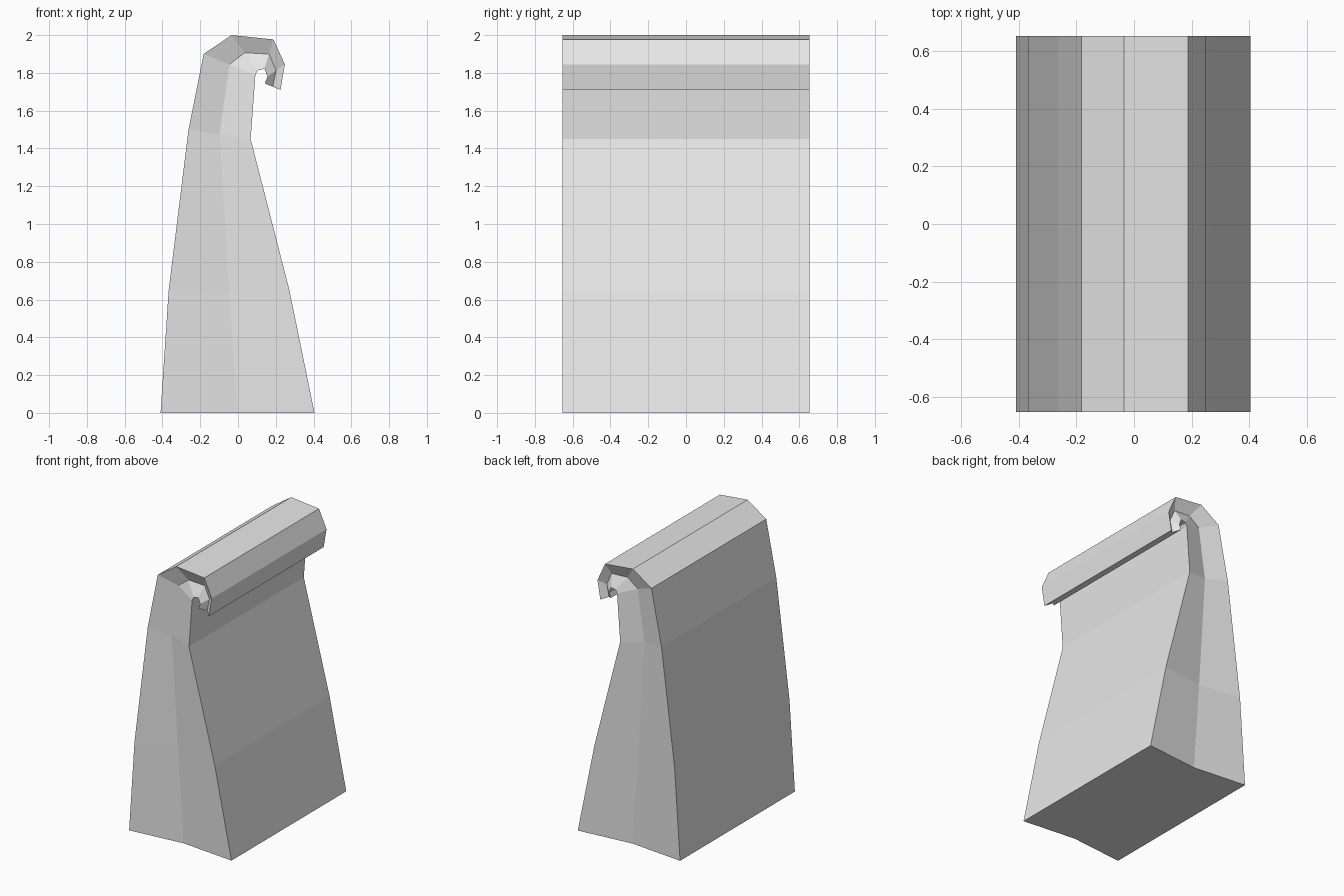
import bpy
import bmesh

cube = bpy.data.objects.get("Cube")
if cube:
    bpy.data.objects.remove(cube, do_unlink=True)

HALF_DEPTH = 0.653
GUSSET = 0.04  # how far the side folds tuck in

# Matching outer and inner points, from the base up and over the rolled lip
outer = [(-0.41, 0), (-0.367, 0.65), (-0.262, 1.5), (-0.182, 1.9),
         (-0.034, 2.0), (0.188, 1.977), (0.248, 1.845), (0.225, 1.71)]
inner = [(0.405, 0), (0.272, 0.65), (0.067, 1.45), (0.092, 1.79),
         (0.104, 1.813), (0.14, 1.822), (0.156, 1.78), (0.142, 1.744)]

paper = bpy.data.materials.new("light_grey_paper")
paper.use_nodes = True
paper.diffuse_color = (0.8, 0.8, 0.8, 1)
paper.node_tree.nodes["Principled BSDF"].inputs["Base Color"].default_value = (0.8, 0.8, 0.8, 1)

# Each ring has four corners and a tucked middle point on both ends
bm = bmesh.new()
rings = []
for (ox, oz), (ix, iz) in zip(outer, inner):
    mx, mz = (ox + ix) / 2, (oz + iz) / 2
    d, t = HALF_DEPTH, HALF_DEPTH - GUSSET
    points = [(ox, -d, oz), (mx, -t, mz), (ix, -d, iz),
              (ix, d, iz), (mx, t, mz), (ox, d, oz)]
    rings.append([bm.verts.new(p) for p in points])

# Walls between neighbouring rings
for low, high in zip(rings, rings[1:]):
    for i in range(len(low)):
        j = (i + 1) % len(low)
        bm.faces.new((low[i], low[j], high[j], high[i]))

# Base and lip end, each split along the fold
for ring in (rings[0], rings[-1]):
    bm.faces.new((ring[0], ring[1], ring[4], ring[5]))
    bm.faces.new((ring[1], ring[2], ring[3], ring[4]))
bmesh.ops.recalc_face_normals(bm, faces=bm.faces)

mesh = bpy.data.meshes.new("folded_paper_bag")
bm.to_mesh(mesh)
bm.free()
mesh.materials.append(paper)
bag = bpy.data.objects.new("folded_paper_bag", mesh)
bpy.context.collection.objects.link(bag)
